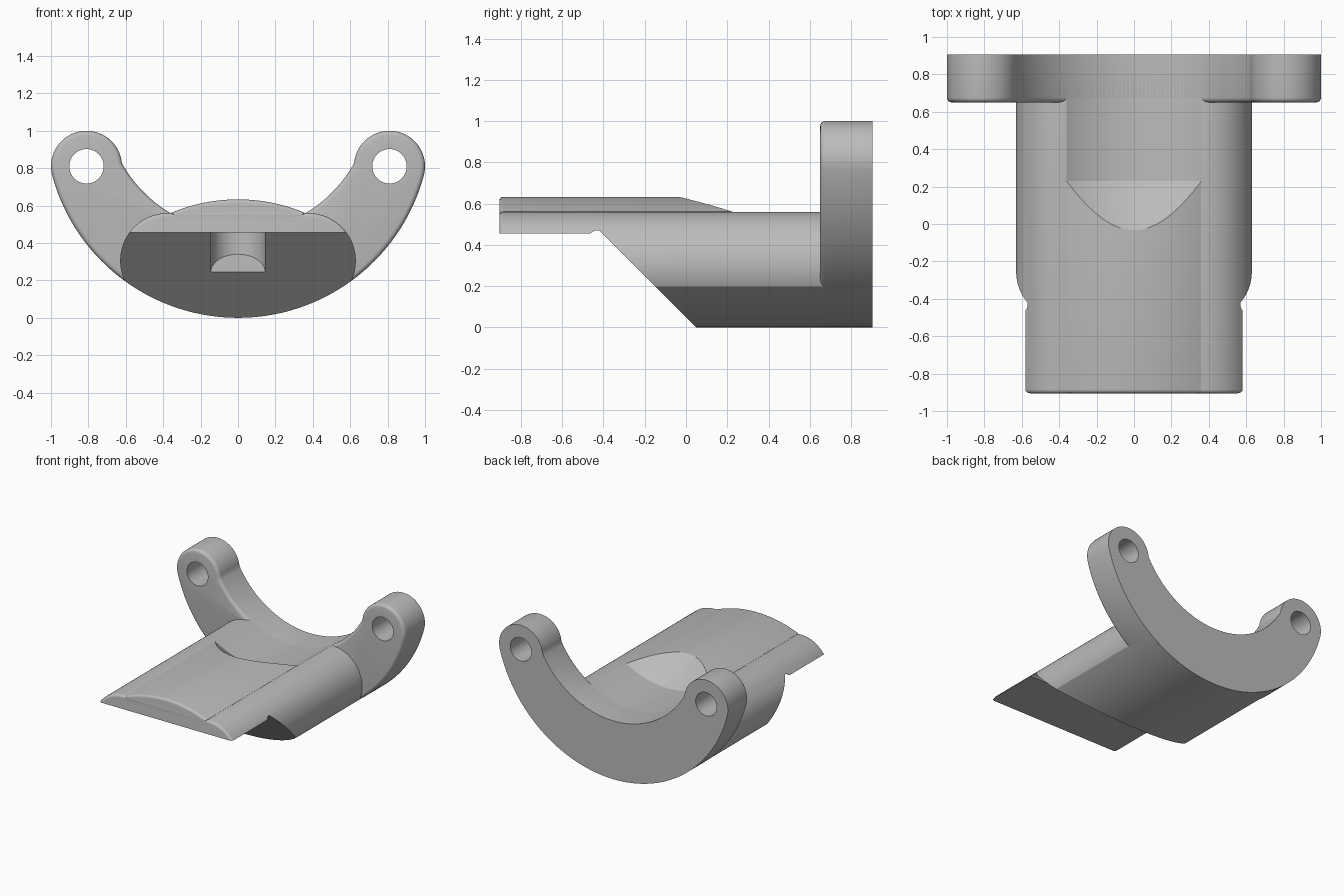
import bpy, bmesh
from math import sin, cos, atan2, hypot, sqrt, pi, radians

if "Cube" in bpy.data.objects:
    bpy.data.objects.remove(bpy.data.objects["Cube"])

grey = bpy.data.materials.new("light_grey")
grey.use_nodes = True
colour = (0.5, 0.5, 0.5, 1)
grey.diffuse_color = colour
grey.node_tree.nodes["Principled BSDF"].inputs["Base Color"].default_value = colour

# Shared circles: (centre x, centre z, radius)
OUTER = (0, 1.029, 1.029)
GROOVE = (0, 1.17, 0.709)
EAR = (0.81, 0.81, 0.19)
SHOULDER = (0.375, 0.305, 0.255)
CROWN = (0, -0.291, 0.924)
BACK, FLANGE_FRONT, TIP = 0.905, 0.65, -0.905


def arc(circle, a, b, n):
    cx, cz, r = circle
    return [(cx + r * cos(a + (b - a) * i / n), cz + r * sin(a + (b - a) * i / n))
            for i in range(n + 1)]


def angle(circle, x, z):
    return atan2(z - circle[1], x - circle[0])


def mirrored(points):
    return [(-x, z) for x, z in reversed(points)]


def loop(points):
    out = []
    for p in points:
        if not out or hypot(p[0] - out[-1][0], p[1] - out[-1][1]) > 1e-4:
            out.append(p)
    if hypot(out[0][0] - out[-1][0], out[0][1] - out[-1][1]) < 1e-4:
        out.pop()
    return out


def loft(name, rings, bevel=0):
    """Close a skin over equal rings; optionally round the rim of the first."""
    bm = bmesh.new()
    rows = [[bm.verts.new(p) for p in ring] for ring in rings]
    for a, b in zip(rows, rows[1:]):
        for i in range(len(a)):
            j = (i + 1) % len(a)
            bm.faces.new((a[i], a[j], b[j], b[i]))
    cap = bm.faces.new(rows[0])
    bm.faces.new(rows[-1])
    bmesh.ops.recalc_face_normals(bm, faces=bm.faces)
    if bevel:
        bmesh.ops.bevel(bm, geom=list(cap.edges), offset=bevel, segments=4,
                        profile=0.5, affect='EDGES', clamp_overlap=False)
    mesh = bpy.data.meshes.new(name)
    bm.to_mesh(mesh)
    bm.free()
    mesh.materials.append(grey)
    obj = bpy.data.objects.new(name, mesh)
    bpy.context.collection.objects.link(obj)
    return obj


def along_y(points, y0, y1):
    return [[(x, y, z) for x, z in points] for y in (y0, y1)]


def cut(obj, cutter):
    cutter.hide_render = True
    mod = obj.modifiers.new("cut", 'BOOLEAN')
    mod.operation, mod.solver, mod.object = 'DIFFERENCE', 'EXACT', cutter
    bpy.context.view_layer.objects.active = obj
    bpy.ops.object.modifier_apply(modifier=mod.name)
    bpy.data.objects.remove(cutter)


def smooth(obj):
    bpy.ops.object.select_all(action='DESELECT')
    obj.select_set(True)
    bpy.context.view_layer.objects.active = obj
    bpy.ops.object.shade_smooth_by_angle(angle=radians(24))


# Crescent flange: outer arc, two ears and the inner arc
d = hypot(EAR[0], EAR[1] - GROOVE[1])
ux, uz = EAR[0] / d, (EAR[1] - GROOVE[1]) / d
a = (d * d + GROOVE[2] ** 2 - EAR[2] ** 2) / (2 * d)
h = sqrt(GROOVE[2] ** 2 - a * a)
kink = (a * ux + h * uz, GROOVE[1] + a * uz - h * ux)
tangent = angle(OUTER, EAR[0], EAR[1])
ear = arc(EAR, tangent, angle(EAR, *kink), 36)
start = angle(GROOVE, *kink)
outline = loop(arc(OUTER, -pi - tangent, tangent, 96) + ear
               + arc(GROOVE, start, -pi - start, 72) + mirrored(ear))
flange = loft("mounting_flange", along_y(outline, FLANGE_FRONT, BACK), 0.025)
for side in (-1, 1):
    hole = arc((side * EAR[0], EAR[1], 0.092), 0, 2 * pi, 48)
    cut(flange, loft("hole_cutter", along_y(loop(hole), 0.4, 1.1)))
smooth(flange)

# Spout body: belly on the outer arc, round shoulders, shallow crown
low = (0.608, 0.199)
ridge = (0.357, 0.5595)
shoulder = arc(SHOULDER, angle(SHOULDER, *low), angle(SHOULDER, *ridge), 28)
belly = angle(OUTER, *low)
top = angle(CROWN, *ridge)
section = loop(arc(OUTER, -pi - belly, belly, 64) + shoulder
               + arc(CROWN, top, pi - top, 40) + mirrored(shoulder))
body = loft("spout_body", along_y(section, TIP, BACK - 0.01), 0.02)

# Groove with a conical run-out towards the tip
groove = [[(x, y, z) for x, z in loop(arc((0, GROOVE[1], r), 0, 2 * pi, 240))]
          for y, r in ((-0.2, 0.428), (0.23, GROOVE[2]), (1.1, GROOVE[2]))]
cut(body, loft("groove_cutter", groove))

# Flat underside of the tongue, relief notch and 45 degree chamfer
side_profile = [(-1.1, 0.455), (-0.465, 0.455), (-0.45, 0.466), (-0.435, 0.471),
                (-0.421, 0.471), (0.15, -0.1), (-1.1, -0.1)]
cut(body, loft("underside_cutter",
               [[(x, y, z) for y, z in side_profile] for x in (-1, 1)]))

# Round-backed pocket with a sloping floor in the chamfer
pocket = arc((0, -0.195, 0.145), 0, pi, 32) + [(-0.145, -0.43), (0.145, -0.43)]
cut(body, loft("pocket_cutter",
               [[(x, y, 0.245 + 0.655 * (y + 0.195)) for x, y in pocket],
                [(x, y, 0.46) for x, y in pocket]]))
smooth(body)
